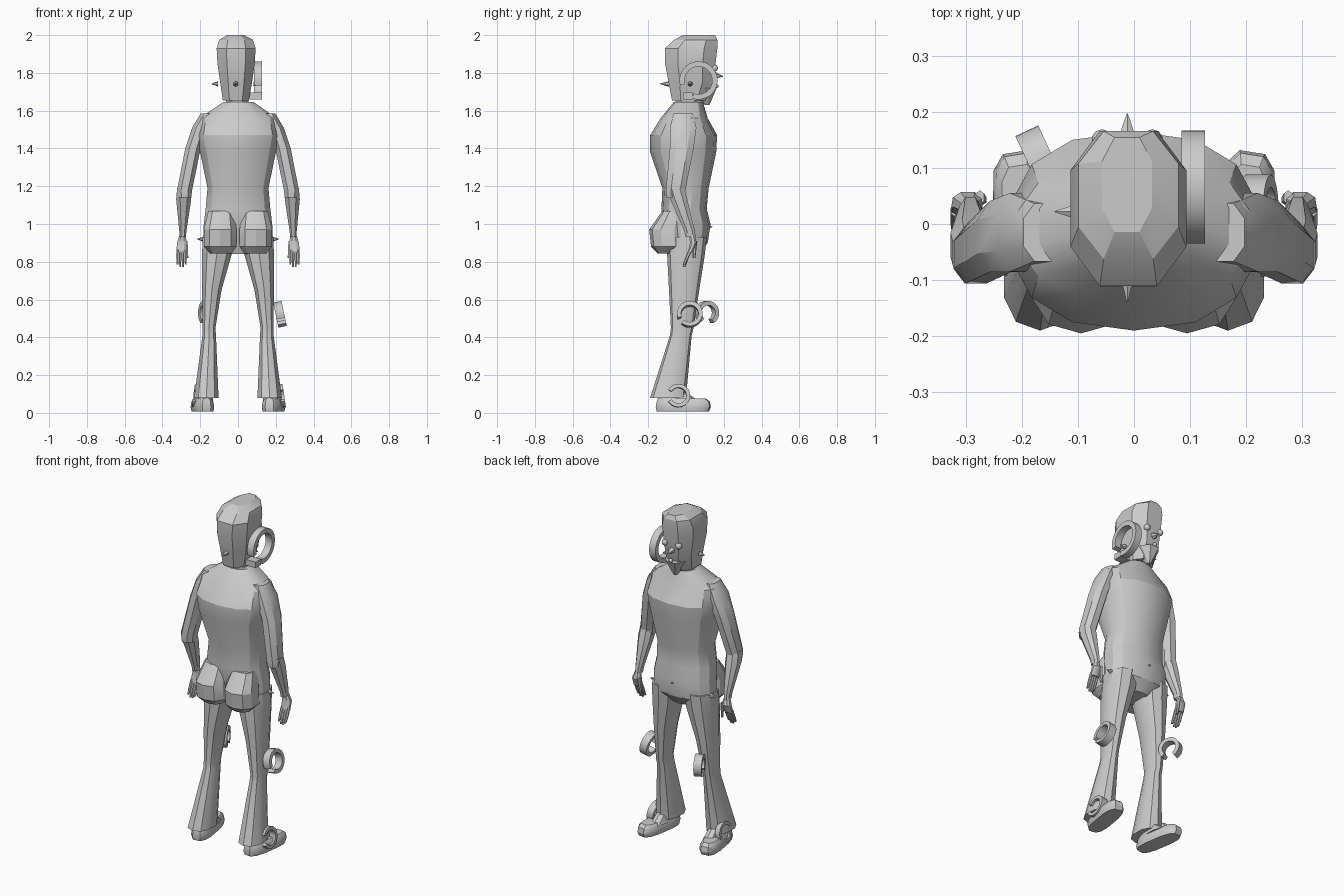
import bpy, bmesh, math
from mathutils import Matrix, Vector

cube = bpy.data.objects.get("Cube")
if cube:
    bpy.data.objects.remove(cube, do_unlink=True)

grey = bpy.data.materials.new("plain grey")
grey.use_nodes = True
TONE = (0.6, 0.6, 0.6, 1)
grey.diffuse_color = TONE
grey.node_tree.nodes["Principled BSDF"].inputs["Base Color"].default_value = TONE


def finish(name, bm, angle=28):
    bmesh.ops.recalc_face_normals(bm, faces=bm.faces)
    mesh = bpy.data.meshes.new(name)
    bm.to_mesh(mesh)
    bm.free()
    mesh.materials.append(grey)
    ob = bpy.data.objects.new(name, mesh)
    bpy.context.collection.objects.link(ob)
    bpy.ops.object.select_all(action='DESELECT')
    ob.select_set(True)
    bpy.context.view_layer.objects.active = ob
    bpy.ops.object.shade_smooth_by_angle(angle=math.radians(angle))
    return ob


def loft(name, rings, sides=10, power=0.85, side=1, angle=28, turn=None):
    """Stack of rounded rings, each given as z, x min, x max, y min, y max."""
    bm = bmesh.new()
    loops = []
    for z, x0, x1, y0, y1 in rings:
        loop = []
        for i in range(sides):
            a = math.tau * (i + 0.5) / sides
            c, s = math.cos(a), math.sin(a)
            u = math.copysign(abs(c) ** power, c)
            v = math.copysign(abs(s) ** power, s)
            x = (x0 + x1) / 2 + u * (x1 - x0) / 2
            loop.append(bm.verts.new((x, (y0 + y1) / 2 + v * (y1 - y0) / 2, z)))
        loops.append(loop)
    for low, high in zip(loops, loops[1:]):
        for i in range(sides):
            j = (i + 1) % sides
            bm.faces.new((low[i], low[j], high[j], high[i]))
    bm.faces.new(loops[0])
    bm.faces.new(loops[-1])
    if turn:
        pivot, deg = turn
        bmesh.ops.rotate(bm, verts=bm.verts, cent=pivot, matrix=Matrix.Rotation(math.radians(deg), 3, 'Z'))
    if side < 0:
        bmesh.ops.scale(bm, vec=(-1, 1, 1), verts=bm.verts)
    return finish(name, bm, angle)


def c_ring(name, centre, outer, inner, width, start, end, tilt=0, yaw=0, steps=20):
    """Open ring whose axis lies along x."""
    bm = bmesh.new()
    sections = []
    for k in range(steps + 1):
        a = math.radians(start + (end - start) * k / steps)
        sections.append([bm.verts.new((x, r * math.cos(a), r * math.sin(a))) for x, r in (
            (-width / 2, inner), (width / 2, inner), (width / 2, outer), (-width / 2, outer))])
    for p, q in zip(sections, sections[1:]):
        for i in range(4):
            j = (i + 1) % 4
            bm.faces.new((p[i], p[j], q[j], q[i]))
    bm.faces.new(sections[0])
    bm.faces.new(sections[-1])
    spin = Matrix.Rotation(math.radians(yaw), 4, 'Z') @ Matrix.Rotation(math.radians(tilt), 4, 'Y')
    bm.transform(Matrix.Translation(centre) @ spin)
    return finish(name, bm)


def stud(name, at, direction, radius=0.014, length=0.035):
    bm = bmesh.new()
    bmesh.ops.create_cone(bm, cap_ends=True, segments=6, radius1=radius, radius2=0.001, depth=length)
    bm.transform(Matrix.Translation(at) @ Vector(direction).to_track_quat('Z', 'Y').to_matrix().to_4x4())
    return finish(name, bm)


def ball(name, at, radius):
    bm = bmesh.new()
    bmesh.ops.create_uvsphere(bm, u_segments=10, v_segments=6, radius=radius)
    bm.transform(Matrix.Translation(at))
    return finish(name, bm, 50)


# Torso, neck and head
loft("torso", [
    (0.84, -.07, .07, -.08, .07), (0.9, -.19, .19, -.1, .115), (1.0, -.185, .185, -.12, .13),
    (1.08, -.175, .175, -.13, .11), (1.19, -.165, .165, -.125, .12), (1.38, -.205, .205, -.19, .16),
    (1.47, -.225, .225, -.19, .165), (1.56, -.21, .21, -.135, .115), (1.645, -.08, .085, -.065, .09)], 14)
loft("neck", [(1.6, -.07, .065, -.06, .085), (1.69, -.065, .055, -.06, .08)], 8)
loft("head", [
    (1.655, -.085, .062, -.08, .11), (1.75, -.1, .08, -.1, .155), (1.85, -.115, .095, -.12, .165),
    (1.93, -.12, .1, -.12, .175), (1.975, -.105, .085, -.07, .173), (2.0, -.06, .035, -.02, .16)],
    8, 0.8, angle=22)
loft("chin", [(1.63, -.02, 0, .1, .125), (1.72, -.075, .055, .0, .168)], 8)
stud("nose", (-.012, .17, 1.785), (0, 1, -.15), .022, .055)
for s in (-1, 1):
    ball("eye", (-.012 + s * .045, .15, 1.825), .019)
    stud("ear_stud", (-.012 + s * .112, .022, 1.742), (s, 0, 0))
    stud("hip_stud", (s * .2, .03, .92), (s, 0, 0))
ball("mouth", (-.012, .16, 1.73), .012)
stud("nape_stud", (-.012, -.115, 1.742), (0, -1, 0), .015, .05)
stud("belly_stud", (0, .13, .985), (0, 1, 0), .01, .02)

# Limbs, mirrored
for s, tag in ((1, "left"), (-1, "right")):
    loft(tag + "_buttock", [
        (0.845, .03, .15, -.15, -.04), (0.88, .004, .185, -.185, 0), (0.97, .004, .185, -.195, 0),
        (1.07, .02, .16, -.125, 0)], 10, side=s)
    loft(tag + "_trouser_leg", [
        (0.08, .1, .235, -.19, .0), (0.41, .115, .19, -.085, .03), (0.45, .118, .19, -.08, .04),
        (0.65, .085, .192, -.09, .07), (0.84, .03, .194, -.1, .1), (0.93, .02, .19, -.1, .11)], 10, side=s)
    loft(tag + "_shoe", [
        (0.008, .125, .225, -.155, .125), (0.03, .12, .23, -.16, .135), (0.06, .125, .225, -.155, .13),
        (0.075, .135, .215, -.15, .11)], 12, 0.65, side=s, turn=((.17, -.1, 0), -9))
    loft(tag + "_shoe_upper", [(0.06, .13, .215, -.15, .07), (0.11, .135, .21, -.14, .0)], 10, side=s)
    loft(tag + "_upper_arm", [
        (1.14, .245, .32, -.105, -.01), (1.18, .24, .325, -.11, .0), (1.4, .195, .282, -.09, .045),
        (1.51, .16, .245, -.09, .06), (1.585, .12, .2, -.07, .04)], 8, side=s)
    loft(tag + "_forearm", [
        (0.93, .275, .31, -.005, .052), (0.96, .272, .312, -.01, .05), (1.13, .245, .33, -.085, .01),
        (1.19, .245, .325, -.105, -.005)], 8, side=s)
    loft(tag + "_palm", [
        (0.85, .27, .328, .01, .035), (0.9, .268, .325, .02, .058), (0.95, .28, .308, .015, .045)], 8, side=s)
    for f in range(4):
        x = .27 + f * .0145
        tip = .785 - .012 * (f in (1, 2))
        loft(tag + "_finger", [(tip, x + .002, x + .012, -.018, -.003),
                               (0.82, x, x + .0145, -.004, .014), (0.865, x, x + .014, .014, .034)], 6, side=s)
    loft(tag + "_thumb", [(0.82, .262, .274, .035, .05), (0.91, .266, .284, .035, .06)], 6, side=s)

# Open ring ornaments
c_ring("headphone_ring", (.106, .066, 1.76), .101, .073, .042, -110, 195, steps=28)
loft("headphone_block", [(1.66, .06, .127, -.015, .035), (1.695, .06, .127, -.015, .035)], 4, 0.02)
c_ring("left_knee_ring", (.222, .02, .522), .068, .046, .045, -130, 200, tilt=-12)
c_ring("right_knee_ring", (-.165, .11, .53), .062, .04, .045, -60, 230, yaw=25)
c_ring("left_ankle_ring", (.225, -.04, .09), .062, .042, .04, -150, 150, tilt=-8)
c_ring("right_ankle_ring", (-.222, -.04, .09), .06, .042, .03, -150, 150, tilt=8)
